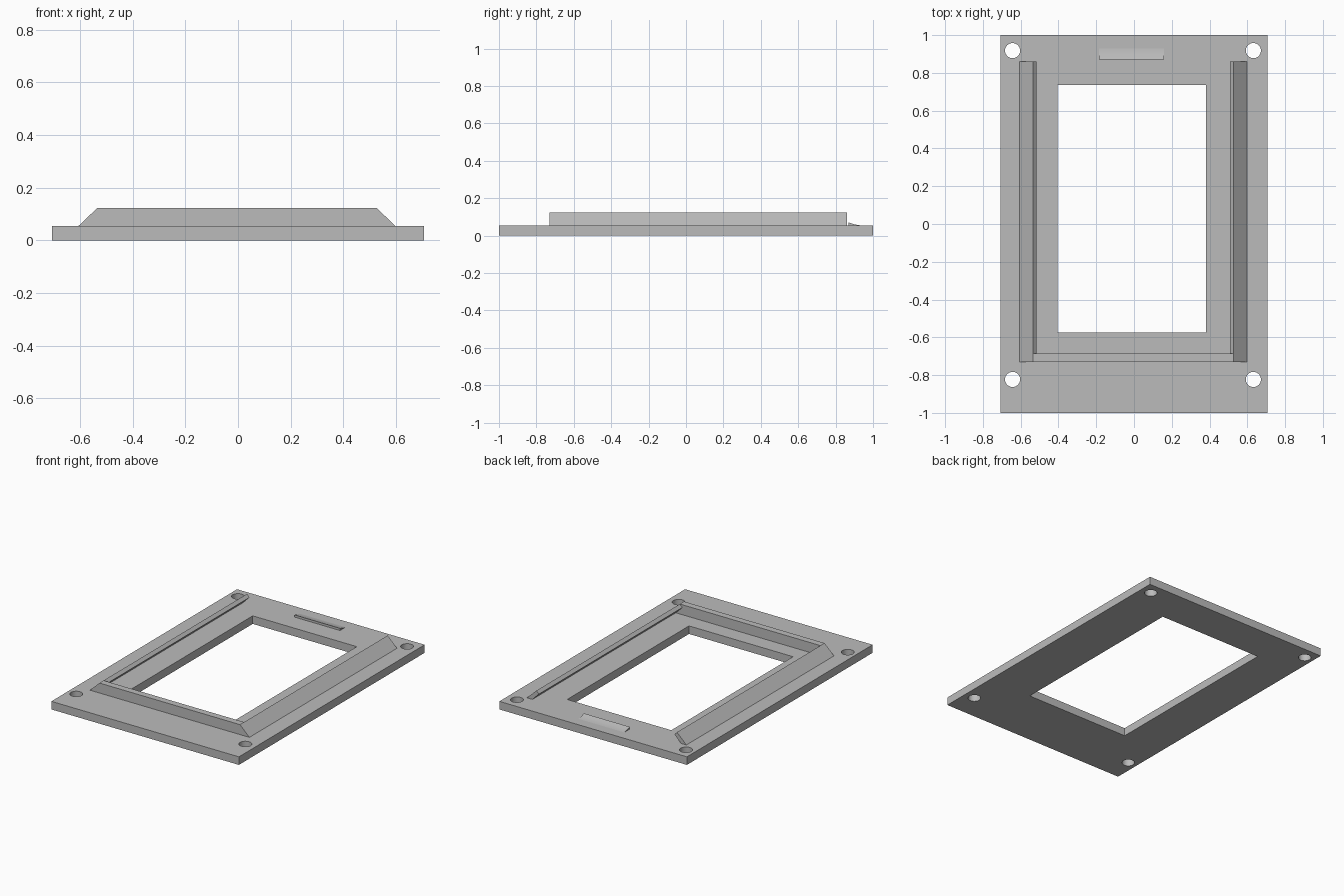
import bpy
import bmesh

default = bpy.data.objects.get("Cube")
if default:
    bpy.data.objects.remove(default, do_unlink=True)

# Single matte grey
grey = bpy.data.materials.new("plain grey")
grey.use_nodes = True
GREY = (0.5, 0.5, 0.5, 1)
grey.diffuse_color = GREY
grey.node_tree.nodes["Principled BSDF"].inputs["Base Color"].default_value = GREY

PLATE_TOP = 0.055
RAIL_TOP = 0.123
FRONT, BACK = -0.73, 0.86
CENTRE = -0.004          # mirror line of the rails


def prism(name, profile, axis, start, end):
    """Extrude a closed profile along x (profile is y, z) or y (profile is x, z)."""
    def place(p, t):
        return (t, p[0], p[1]) if axis == "x" else (p[0], t, p[1])
    bm = bmesh.new()
    first = [bm.verts.new(place(p, start)) for p in profile]
    last = [bm.verts.new(place(p, end)) for p in profile]
    bm.faces.new(first)
    bm.faces.new(last)
    for i in range(len(profile)):
        j = (i + 1) % len(profile)
        bm.faces.new((first[i], first[j], last[j], last[i]))
    bmesh.ops.recalc_face_normals(bm, faces=bm.faces)
    mesh = bpy.data.meshes.new(name)
    bm.to_mesh(mesh)
    bm.free()
    mesh.materials.append(grey)
    obj = bpy.data.objects.new(name, mesh)
    bpy.context.collection.objects.link(obj)
    return obj


def box(name, x0, x1, y0, y1, z0, z1):
    return prism(name, [(x0, z0), (x1, z0), (x1, z1), (x0, z1)], "y", y0, y1)


def select(obj):
    bpy.ops.object.select_all(action="DESELECT")
    obj.select_set(True)
    bpy.context.view_layer.objects.active = obj


def cut(target, cutter):
    mod = target.modifiers.new("cut", "BOOLEAN")
    mod.operation = "DIFFERENCE"
    mod.solver = "EXACT"
    mod.object = cutter
    select(target)
    bpy.ops.object.modifier_apply(modifier=mod.name)
    bpy.data.objects.remove(cutter, do_unlink=True)


# Base plate with window and four screw holes
plate = box("base_plate", -0.707, 0.707, -1, 1, 0, PLATE_TOP)
cut(plate, box("window_cutter", -0.405, 0.38, -0.575, 0.737, -0.1, 0.2))
for x in (-0.643, 0.632):
    for y in (-0.823, 0.918):
        bpy.ops.mesh.primitive_cylinder_add(vertices=40, radius=0.04, depth=0.4,
                                            location=(x, y, 0))
        hole = bpy.context.object
        hole.data.materials.append(grey)
        cut(plate, hole)
select(plate)
bpy.ops.object.shade_smooth_by_angle()

# Side rails: slabs leaning inward over the plate at 45 degrees
LEAN = [(0.601, PLATE_TOP), (0.53, RAIL_TOP), (0.511, RAIL_TOP - 0.019),
        (0.56, PLATE_TOP)]
for name, side in (("right_rail", -1), ("left_rail", 1)):
    prism(name, [(CENTRE + side * x, z) for x, z in LEAN], "y", FRONT + 0.045, BACK)

# Front stop wall joining the rails
wall = [(CENTRE + s * x, z) for s, pts in ((-1, LEAN[:2]), (1, LEAN[1::-1])) for x, z in pts]
prism("front_wall", wall, "y", FRONT, FRONT + 0.045)

# Catch ramp at the back, fading into the plate
ramp = [(0.87, PLATE_TOP - 0.005), (0.87, 0.07), (0.885, 0.065), (0.9, 0.0605),
        (0.915, 0.057), (0.93, PLATE_TOP), (0.93, PLATE_TOP - 0.005)]
catch = prism("catch_ramp", ramp, "x", -0.185, 0.16)
select(catch)
bpy.ops.object.shade_smooth_by_angle()
